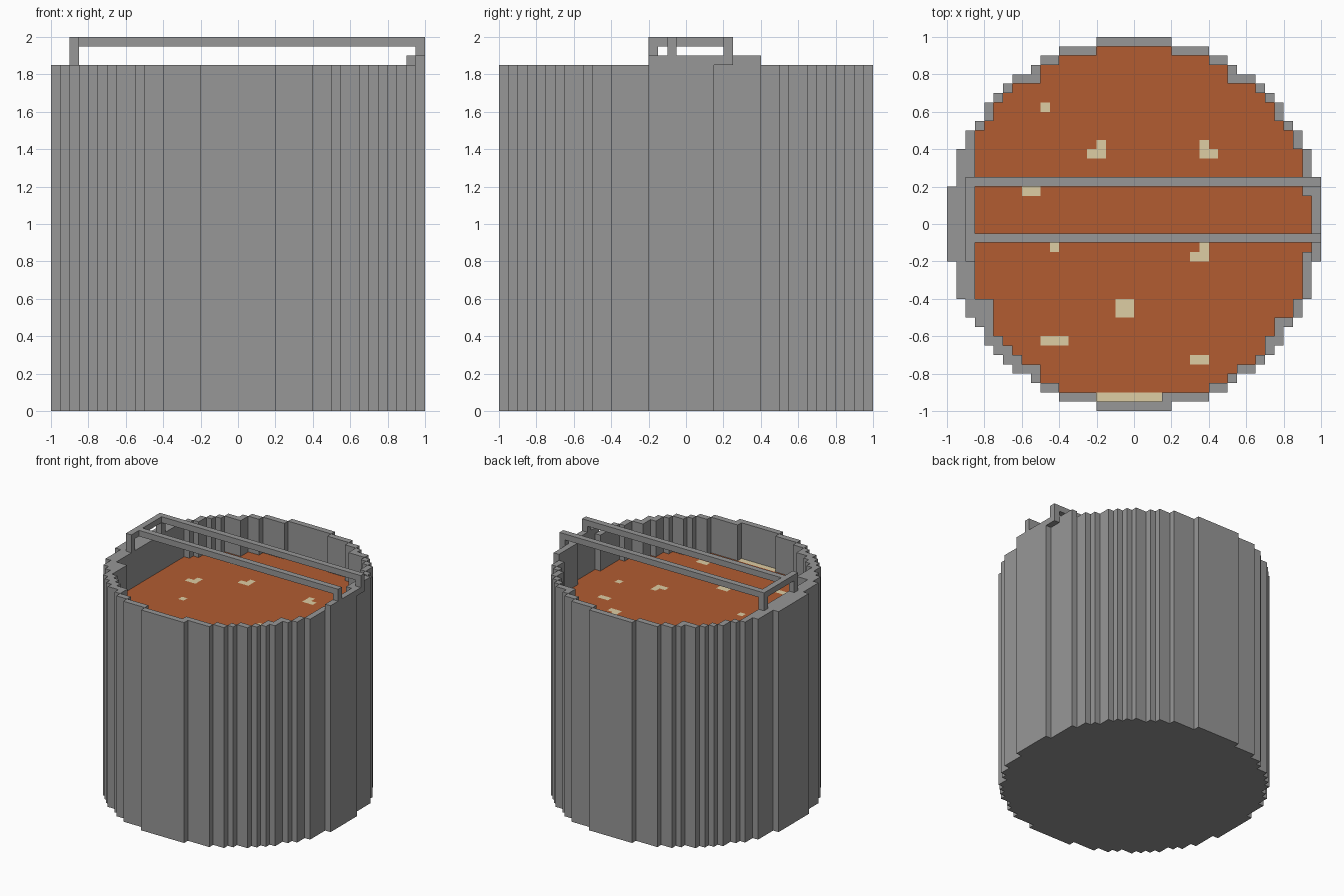
import bpy, bmesh

if "Cube" in bpy.data.objects:
    bpy.data.objects.remove(bpy.data.objects["Cube"])

U = 0.05  # size of one block


def material(name, col):
    m = bpy.data.materials.new(name)
    m.diffuse_color = (*col, 1)
    m.use_nodes = True
    m.node_tree.nodes["Principled BSDF"].inputs["Base Color"].default_value = m.diffuse_color
    return m


GREY = material("grey_metal", (0.309, 0.309, 0.309))
BROWN = material("brown_stew", (0.445, 0.107, 0.031))
CREAM = material("cream_chunks", (0.730, 0.610, 0.371))


def finish(bm, name, mats):
    bmesh.ops.remove_doubles(bm, verts=bm.verts, dist=1e-5)
    bmesh.ops.scale(bm, vec=(U, U, U), verts=bm.verts)
    me = bpy.data.meshes.new(name)
    bm.to_mesh(me)
    bm.free()
    for m in mats:
        me.materials.append(m)
    ob = bpy.data.objects.new(name, me)
    bpy.context.collection.objects.link(ob)
    return ob


def quad(bm, *pts):
    return bm.faces.new([bm.verts.new(p) for p in pts])


def box(name, x0, x1, y0, y1, z0, z1):
    bm = bmesh.new()
    bmesh.ops.create_cube(bm, size=1)
    for v in bm.verts:
        v.co = (x1 if v.co.x > 0 else x0, y1 if v.co.y > 0 else y0, z1 if v.co.z > 0 else z0)
    finish(bm, name, [GREY])


# Half widths of each block row, counted outward from the middle row
OUTER = [20] * 4 + [19] * 4 + [18, 18, 17, 16, 16, 15, 14, 13, 11, 10, 8, 4]
BACK_L = [17] * 10 + [16, 15, 15, 14, 13, 10, 10, 8, 4]
BACK_R = [19] * 3 + [18] * 5 + [17, 17, 16, 15, 15, 14, 13, 10, 10, 8, 4]
FRONT_L = [17] * 8 + [15] * 4 + [14, 13, 12, 10, 10, 8, 4]
FRONT_R = [19] * 3 + [18] * 5 + [17, 17, 15, 15, 14, 14, 13, 11, 10, 8, 3]

outer, inner = set(), set()
for j in range(-20, 20):
    k = j if j >= 0 else -1 - j
    outer |= {(i, j) for i in range(-OUTER[k], OUTER[k])}
    if k < 19:
        left, right = (BACK_L, BACK_R) if j >= 0 else (FRONT_L, FRONT_R)
        inner |= {(i, j) for i in range(-left[k], right[k])}
outer.discard((19, 3))

# Column heights: stew level inside, rim outside, raised rim at the right
STEW, RIM = 31, 37
height = {c: (STEW if c in inner else RIM) for c in outer}
for j in range(-4, 3):
    height[19, j] = RIM + 1
for j in range(3, 8):
    height[18, j] = RIM + 1

# Pot: stepped wall, rim and base
bm = bmesh.new()
for (i, j), h in height.items():
    quad(bm, (i, j, 0), (i, j + 1, 0), (i + 1, j + 1, 0), (i + 1, j, 0))
    if (i, j) not in inner:
        quad(bm, (i, j, h), (i + 1, j, h), (i + 1, j + 1, h), (i, j + 1, h))
    sides = [((1, 0), (i + 1, j), (i + 1, j + 1)), ((-1, 0), (i, j + 1), (i, j)),
             ((0, 1), (i + 1, j + 1), (i, j + 1)), ((0, -1), (i, j), (i + 1, j))]
    for (dx, dy), a, b in sides:
        low = height.get((i + dx, j + dy), 0)
        if low < h:
            quad(bm, (*a, low), (*b, low), (*b, h), (*a, h))
finish(bm, "pot", [GREY])

# Stew surface with cream chunks, each chunk as x0, x1, y0, y1
CHUNKS = [(-10, -9, 12, 13), (-5, -3, 7, 8), (-4, -3, 8, 9), (7, 8, 7, 9), (8, 9, 7, 8),
          (-12, -10, 3, 4), (-11, -10, 4, 5), (-9, -8, -3, -2), (6, 8, -4, -3),
          (7, 8, -3, -2), (-2, 0, -10, -8), (-10, -7, -13, -12), (6, 8, -15, -14),
          (-4, 3, -19, -18), (13, 14, -2, -1), (11, 13, 4, 5)]
bm = bmesh.new()
for i, j in inner:
    f = quad(bm, (i, j, STEW), (i + 1, j, STEW), (i + 1, j + 1, STEW), (i, j + 1, STEW))
    f.material_index = int(any(a <= i < b and c <= j < d for a, b, c, d in CHUNKS))
finish(bm, "stew", [BROWN, CREAM])

# Handle: two long bars, a left cross bar and posts
box("handle_front_bar", -17, 20, -2, -1, 39, 40)
box("handle_back_bar", -17, 20, 4, 5, 39, 40)
box("handle_cross_bar", -18, -17, -4, 5, 39, 40)
box("left_front_post", -18, -17, -4, -3, 37, 39)
box("left_back_post", -18, -17, 4, 5, 37, 39)
box("right_front_post", 19, 20, -2, -1, 38, 39)
box("right_back_post", 19, 20, 4, 5, 38, 39)
box("right_handle_foot", 19, 20, 3, 5, 37, 38)
